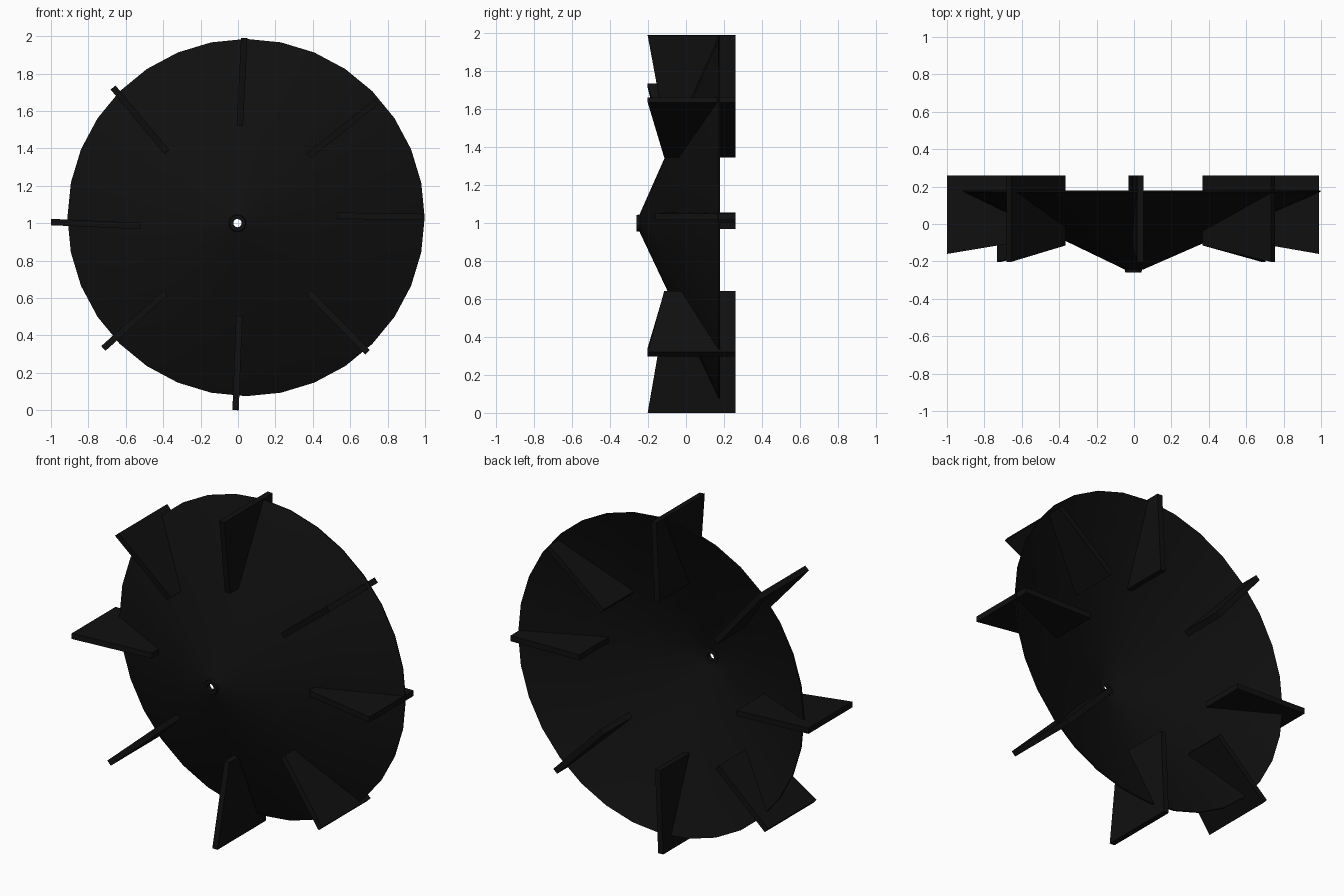
import bpy, bmesh
from math import sin, cos, tau
from mathutils import Vector

if "Cube" in bpy.data.objects:
    bpy.data.objects.remove(bpy.data.objects["Cube"])

black = bpy.data.materials.new("black")
black.diffuse_color = (0.005, 0.005, 0.005, 1)
black.use_nodes = True
black.node_tree.nodes["Principled BSDF"].inputs["Base Color"].default_value = black.diffuse_color


def finish(name, bm, smooth=False):
    bmesh.ops.recalc_face_normals(bm, faces=bm.faces)
    me = bpy.data.meshes.new(name)
    bm.to_mesh(me)
    bm.free()
    ob = bpy.data.objects.new(name, me)
    bpy.context.collection.objects.link(ob)
    me.materials.append(black)
    if smooth:
        bpy.ops.object.select_all(action='DESELECT')
        ob.select_set(True)
        bpy.context.view_layer.objects.active = ob
        bpy.ops.object.shade_smooth_by_angle(angle=0.6)
    return ob


def lathe(name, rings, sides=32):
    """Closed ring profile around y; each ring is (radius, y, centre x, centre z)."""
    bm = bmesh.new()
    loops = [[bm.verts.new((cx + r * cos(tau * i / sides), y, cz + r * sin(tau * i / sides)))
              for i in range(sides)] for r, y, cx, cz in rings]
    for a, b in zip(loops, loops[1:] + loops[:1]):
        for i in range(sides):
            j = (i + 1) % sides
            bm.faces.new((a[i], a[j], b[j], b[i]))
    return finish(name, bm, True)


# Shallow conical dish, rim slightly off the hub axis
lathe("dish", [(0.025, -0.245, 0, 1.0), (0.05, -0.243, 0, 1.0),
               (0.955, 0.172, 0.043, 1.03), (0.953, 0.18, 0.043, 1.03),
               (0.05, -0.233, 0, 1.0), (0.025, -0.235, 0, 1.0)])

# Hub ring around the centre hole
lathe("hub_ring", [(0.022, -0.26, -0.003, 1.0), (0.043, -0.26, -0.003, 1.0),
                   (0.048, -0.23, -0.003, 1.0), (0.022, -0.23, -0.003, 1.0)])


# Radial fin: trapezoid plate from inner to outer point in the x-z plane
def fin(name, inner, outer, front_in, front_out, back=0.26, thick=0.034):
    a, b = Vector((inner[0], 0, inner[1])), Vector((outer[0], 0, outer[1]))
    d = (b - a).normalized()
    side = Vector((-d.z, 0, d.x)) * thick / 2
    Y = Vector((0, 1, 0))
    outline = [a + Y * front_in, b + Y * front_out, b + Y * back, a + Y * back]
    bm = bmesh.new()
    lo = [bm.verts.new(p - side) for p in outline]
    hi = [bm.verts.new(p + side) for p in outline]
    bm.faces.new(lo)
    bm.faces.new(hi)
    for i in range(4):
        j = (i + 1) % 4
        bm.faces.new((lo[i], lo[j], hi[j], hi[i]))
    finish(name, bm)


deep, shallow = (-0.115, -0.202), (-0.08, -0.16)
for name, inner, outer, front in [
        ("fin_top", (0.01, 1.52), (0.033, 1.99), deep),
        ("fin_upper_right", (0.378, 1.36), (0.742, 1.65), deep),
        ("fin_right", (0.53, 1.04), (0.99, 1.033), shallow),
        ("fin_lower_right", (0.38, 0.63), (0.692, 0.31), deep),
        ("fin_bottom", (0.007, 0.50), (-0.013, 0.0), deep),
        ("fin_lower_left", (-0.39, 0.625), (-0.72, 0.33), deep),
        ("fin_left", (-0.52, 0.985), (-1.0, 1.006), shallow),
        ("fin_upper_left", (-0.38, 1.38), (-0.668, 1.725), deep)]:
    fin(name, inner, outer, *front)
